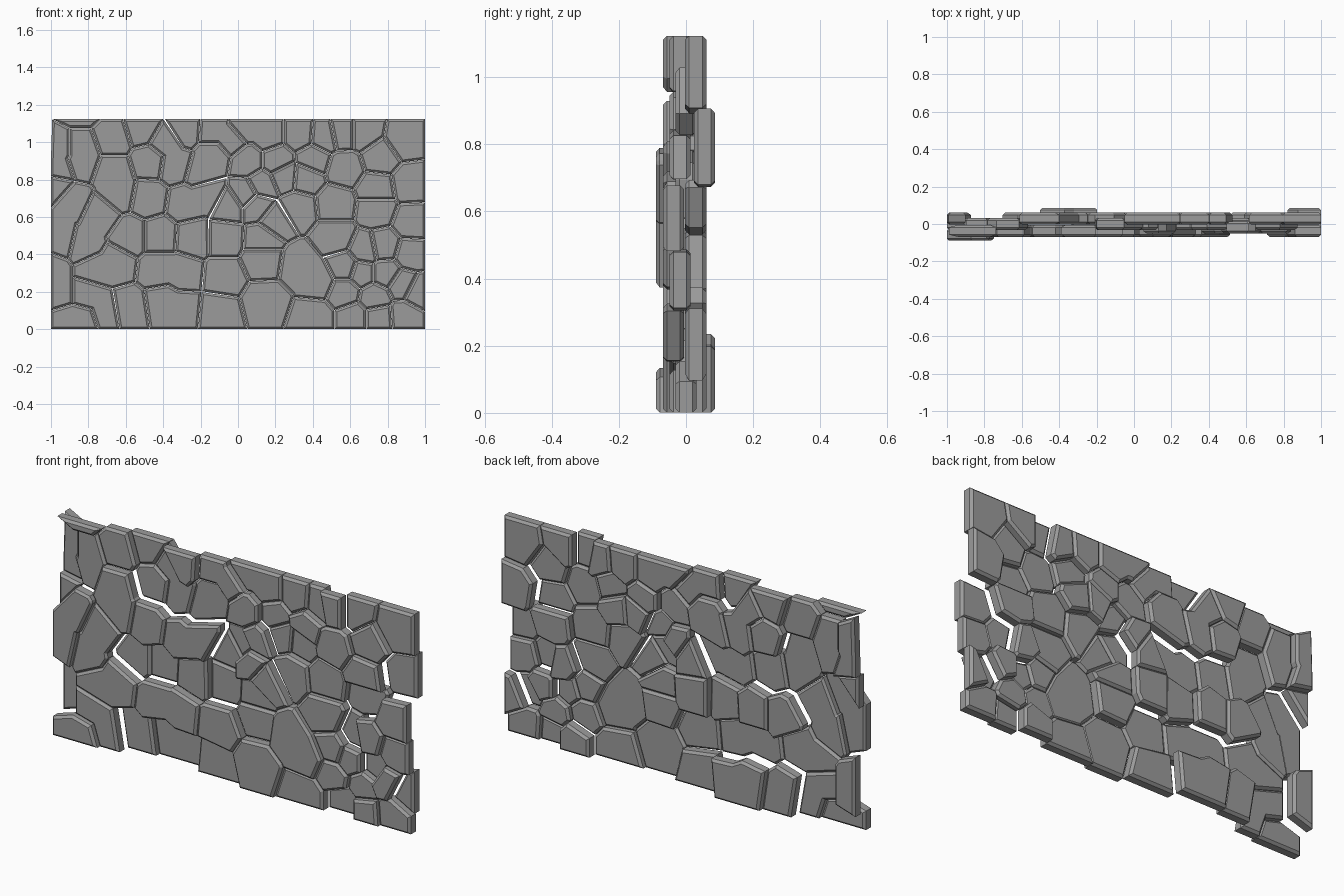
import bpy
import bmesh
from mathutils import Vector

# Wall outline and stone proportions
WIDTH = 2.002
HEIGHT = 1.124
THICKNESS = 0.063
GAP = 0.001
BEVEL = 0.012

# Each stone is one or two centres (x, z in hundredths); two centres make a long or bent stone.
# Stones are grouped by how far each layer sits forward or back.
foremost = [[(-89, 68), (-95, 48)], [(-93, 5), (-83, 5)]]
forward = [
    [(-84, 119)], [(-67, 84), (-64, 73)], [(-28, 107)], [(-76, 32), (-66, 35)],
    [(-28, 67), (-16, 72)], [(-42, 32), (-30, 30)], [(10, 66)], [(-7, 28)], [(14, 15)],
    [(-80, 18), (-71, 9)], [(93, 57)], [(78, 44)], [(88, 24)], [(20, 58)],
    [(33, 34), (43, 26)], [(-74, 61), (-82, 45)], [(-48, 70)],
]
near = [
    [(57, 86)], [(74, 75)], [(13, 77)], [(66, 30)], [(56, 105)], [(52, 49)], [(57, 20)],
    [(75, 6)], [(92, 40)], [(41, 6)], [(57, 33)],
]
middle = [
    [(-84, 96), (-84, 90)], [(5, 90)], [(76, 92)], [(52, 67)], [(40, 91)],
    [(-98, 76)], [(-24, 49)], [(32, 65)], [(13, 48)], [(13, 37)], [(-10, 9)],
    [(89, 7)], [(73, 17)], [(-67, 102)], [(-13, 106), (-4, 101)],
]
rear = [
    [(-96, 96), (-96, 86)], [(-51, 107)], [(-47, 90)], [(4, 108), (16, 104)], [(33, 104)],
    [(46, 103)], [(67, 105)], [(89, 101)], [(74, 64)], [(21, 90)], [(-58, 50)], [(-7, 49)],
    [(-42, 50)], [(4, 72)], [(25, 82)], [(36, 81)], [(-59, 11)], [(-97, 18), (-101, 32)],
    [(68, 42)], [(79, 30)], [(96, 20)], [(62, 6)], [(-5, 66)],
    [(-39, 100), (-34, 88)], [(-13, 93), (-19, 84)],
]
rearmost = [[(92, 78)], [(-39, 14), (-31, 11)]]

layers = {
    "foremost": (-0.058, foremost),
    "forward": (-0.037, forward),
    "near": (-0.018, near),
    "middle": (0.0, middle),
    "rear": (0.029, rear),
    "rearmost": (0.055, rearmost),
}


def make_material(name, colour):
    mat = bpy.data.materials.new(name)
    mat.use_nodes = True
    mat.diffuse_color = colour
    shader = next(n for n in mat.node_tree.nodes if n.type == 'BSDF_PRINCIPLED')
    shader.inputs["Base Color"].default_value = colour
    return mat


def to_wall(seed):
    return Vector((seed[0] / 100, 0, seed[1] / 100))


def add_cell(bm, centre, all_centres, front):
    """Add the part of the wall rectangle that is nearest to one centre."""
    left, right = -WIDTH / 2, WIDTH / 2
    corners = [(left, 0), (right, 0), (right, HEIGHT), (left, HEIGHT)]
    sheet = bmesh.new()
    sheet.faces.new([sheet.verts.new((x, front, z)) for x, z in corners])
    for other in all_centres:
        if (other - centre).length > 1e-4:
            bmesh.ops.bisect_plane(sheet, geom=sheet.verts[:] + sheet.edges[:] + sheet.faces[:],
                                   dist=1e-5, plane_co=(centre + other) / 2,
                                   plane_no=other - centre, clear_outer=True)
    bm.faces.new([bm.verts.new(v.co) for f in sheet.faces for v in f.verts])
    sheet.free()


def make_stone(name, centres, all_centres, depth, mat):
    """Join the cells of one stone, then thicken it and chamfer its front and back rims."""
    bm = bmesh.new()
    for centre in centres:
        add_cell(bm, centre, all_centres, depth - THICKNESS / 2)
    bmesh.ops.remove_doubles(bm, verts=bm.verts[:], dist=1e-4)
    seams = [e for e in bm.edges if len(e.link_faces) == 2]
    bmesh.ops.dissolve_edges(bm, edges=seams, use_verts=False)
    bmesh.ops.remove_doubles(bm, verts=bm.verts[:], dist=0.01)

    # Leave a narrow joint around the outline
    rim = bmesh.ops.inset_region(bm, faces=bm.faces[:], thickness=GAP,
                                 use_boundary=True, use_even_offset=True)
    bmesh.ops.delete(bm, geom=rim["faces"], context='FACES')

    # Give the flat outline its depth
    solid = bmesh.ops.extrude_face_region(bm, geom=bm.faces[:], use_keep_orig=True)
    moved = [g for g in solid["geom"] if isinstance(g, bmesh.types.BMVert)]
    bmesh.ops.translate(bm, verts=moved, vec=(0, THICKNESS, 0))
    bmesh.ops.recalc_face_normals(bm, faces=bm.faces[:])
    rims = [e for e in bm.edges if abs(e.verts[0].co.y - e.verts[1].co.y) < 1e-4]
    bmesh.ops.bevel(bm, geom=rims, offset=BEVEL, segments=1,
                    affect='EDGES', clamp_overlap=True)
    bmesh.ops.recalc_face_normals(bm, faces=bm.faces[:])

    mesh = bpy.data.meshes.new(name)
    bm.to_mesh(mesh)
    bm.free()
    mesh.materials.append(mat)
    stone = bpy.data.objects.new(name, mesh)
    bpy.context.collection.objects.link(stone)


default_cube = bpy.data.objects.get("Cube")
if default_cube:
    bpy.data.objects.remove(default_cube, do_unlink=True)

stone_grey = make_material("stone_grey", (0.33, 0.33, 0.33, 1))

# Build every stone in every layer
wall_centres = [to_wall(seed) for _, stones in layers.values() for s in stones for seed in s]
for layer, (depth, stones) in layers.items():
    for number, seeds in enumerate(stones, start=1):
        make_stone(f"{layer}_stone_{number}", [to_wall(s) for s in seeds],
                   wall_centres, depth, stone_grey)
